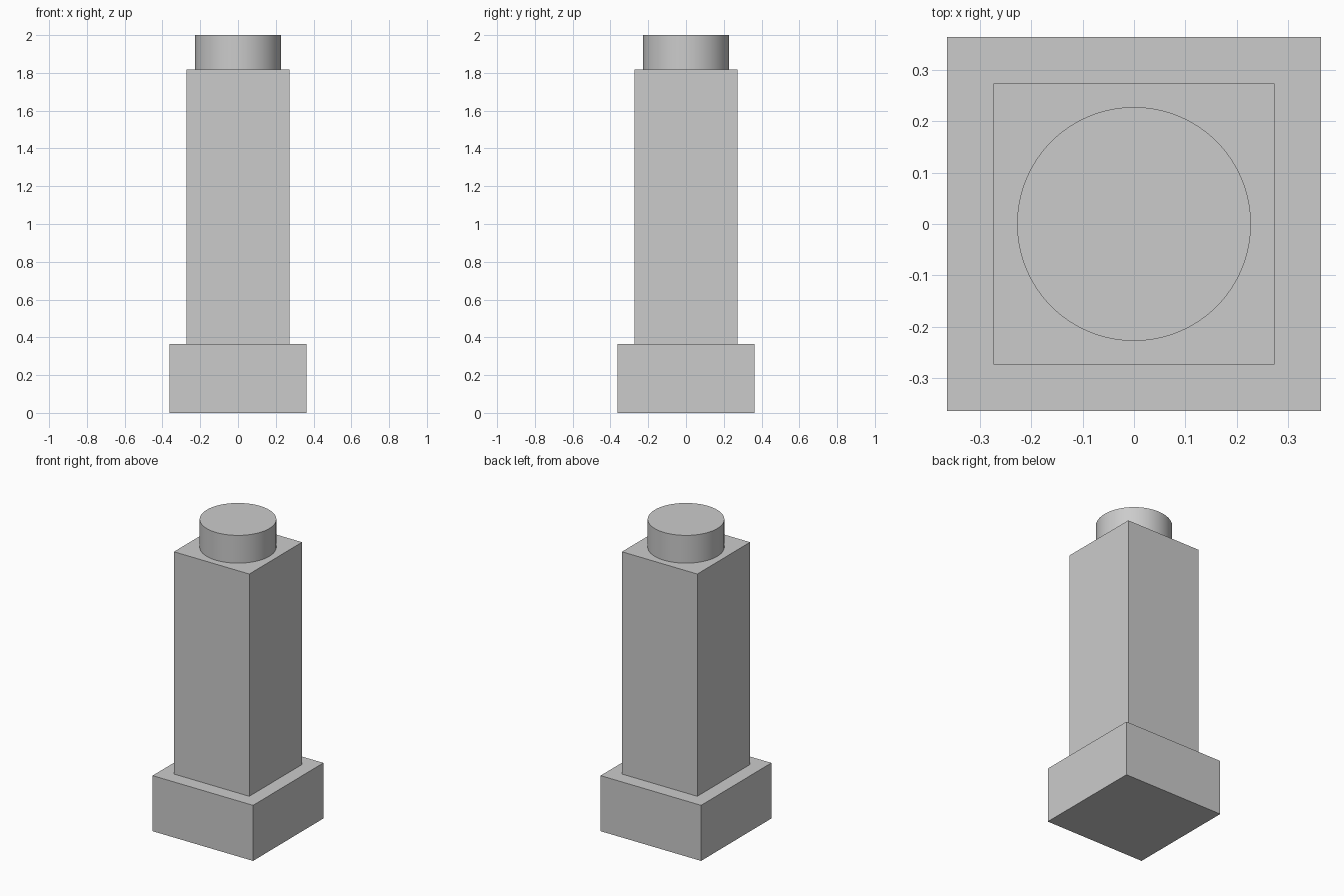
import bpy
import math

cube = bpy.data.objects.get("Cube")
if cube:
    bpy.data.objects.remove(cube, do_unlink=True)

UNIT = 2 / 22  # the column is 22 modules tall

grey = bpy.data.materials.new("light_grey")
grey.use_nodes = True
colour = (0.6, 0.6, 0.6, 1)
grey.diffuse_color = colour
grey.node_tree.nodes["Principled BSDF"].inputs["Base Color"].default_value = colour


def finish(name):
    obj = bpy.context.object
    obj.name = obj.data.name = name
    obj.data.materials.append(grey)
    return obj


def block(name, width, bottom, top):
    """Square block spanning the given heights, in modules."""
    bpy.ops.mesh.primitive_cube_add(size=1, location=(0, 0, (bottom + top) / 2 * UNIT))
    obj = finish(name)
    obj.scale = (width * UNIT, width * UNIT, (top - bottom) * UNIT)
    bpy.ops.object.transform_apply(location=False, rotation=False, scale=True)


# Square plinth and shaft
block("base", 8, 0, 4)
block("shaft", 6, 4, 20)

# Round peg on top
bpy.ops.mesh.primitive_cylinder_add(vertices=96, radius=2.5 * UNIT, depth=2 * UNIT,
                                    location=(0, 0, 21 * UNIT))
finish("top_peg")
bpy.ops.object.shade_smooth_by_angle(angle=math.radians(30))
